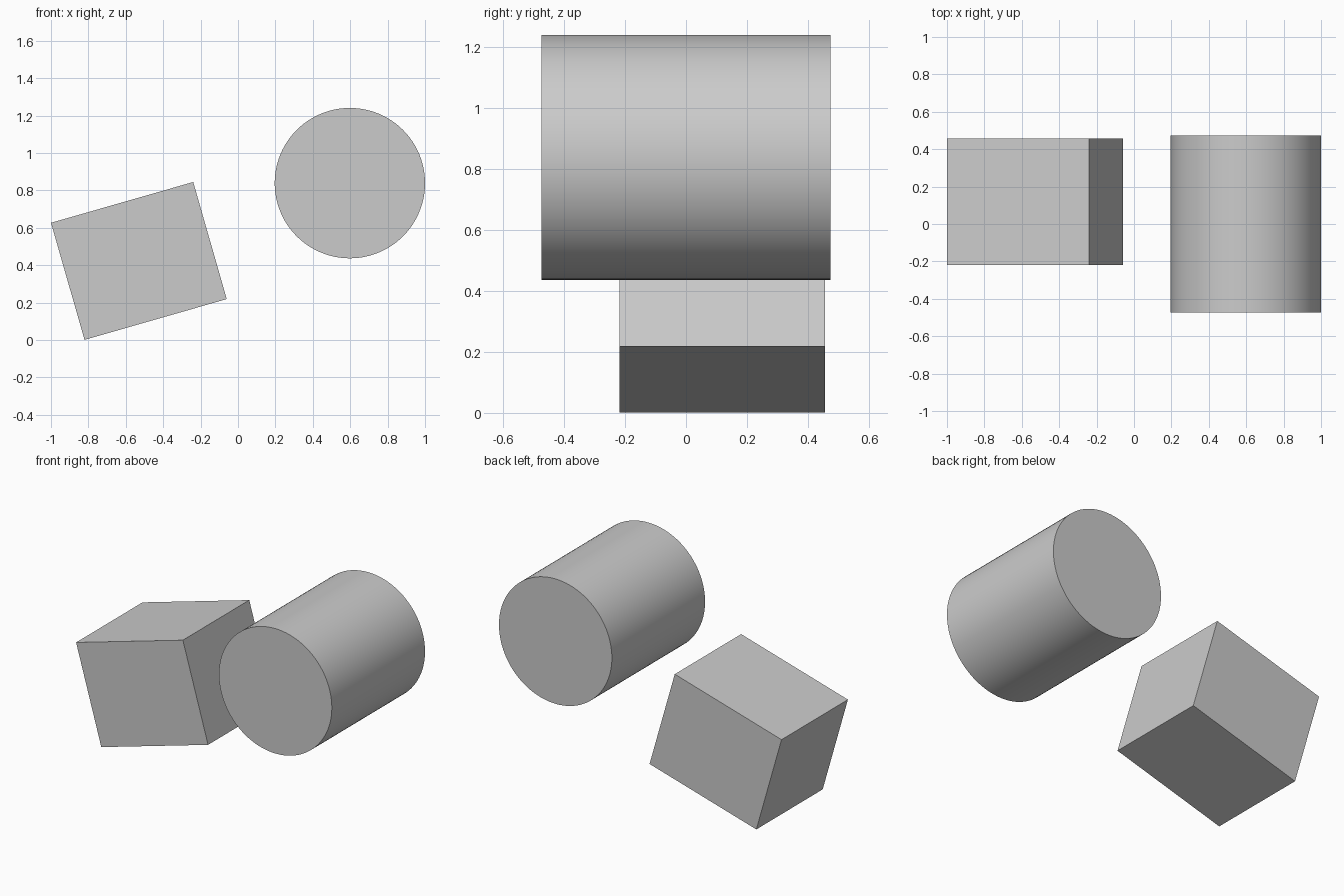
import bpy, math

if "Cube" in bpy.data.objects:
    bpy.data.objects.remove(bpy.data.objects["Cube"])

grey = bpy.data.materials.new("light grey")
grey.diffuse_color = (0.6, 0.6, 0.6, 1)
grey.use_nodes = True
grey.node_tree.nodes["Principled BSDF"].inputs["Base Color"].default_value = grey.diffuse_color

# Tilted block on the left, resting on its lower edge
bpy.ops.mesh.primitive_cube_add(size=1, location=(-0.53, 0.119, 0.4225))
block = bpy.context.object
block.name = "tilted_block"
block.scale = (0.791, 0.675, 0.651)
block.rotation_euler = (0, math.radians(-16), 0)
block.data.materials.append(grey)

# Cylinder on the right, lying along y
bpy.ops.mesh.primitive_cylinder_add(vertices=96, radius=0.402, depth=0.948,
                                    location=(0.598, 0, 0.8385),
                                    rotation=(math.pi / 2, 0, 0))
cylinder = bpy.context.object
cylinder.name = "cylinder"
cylinder.data.materials.append(grey)
bpy.ops.object.shade_smooth_by_angle(angle=math.radians(30))
